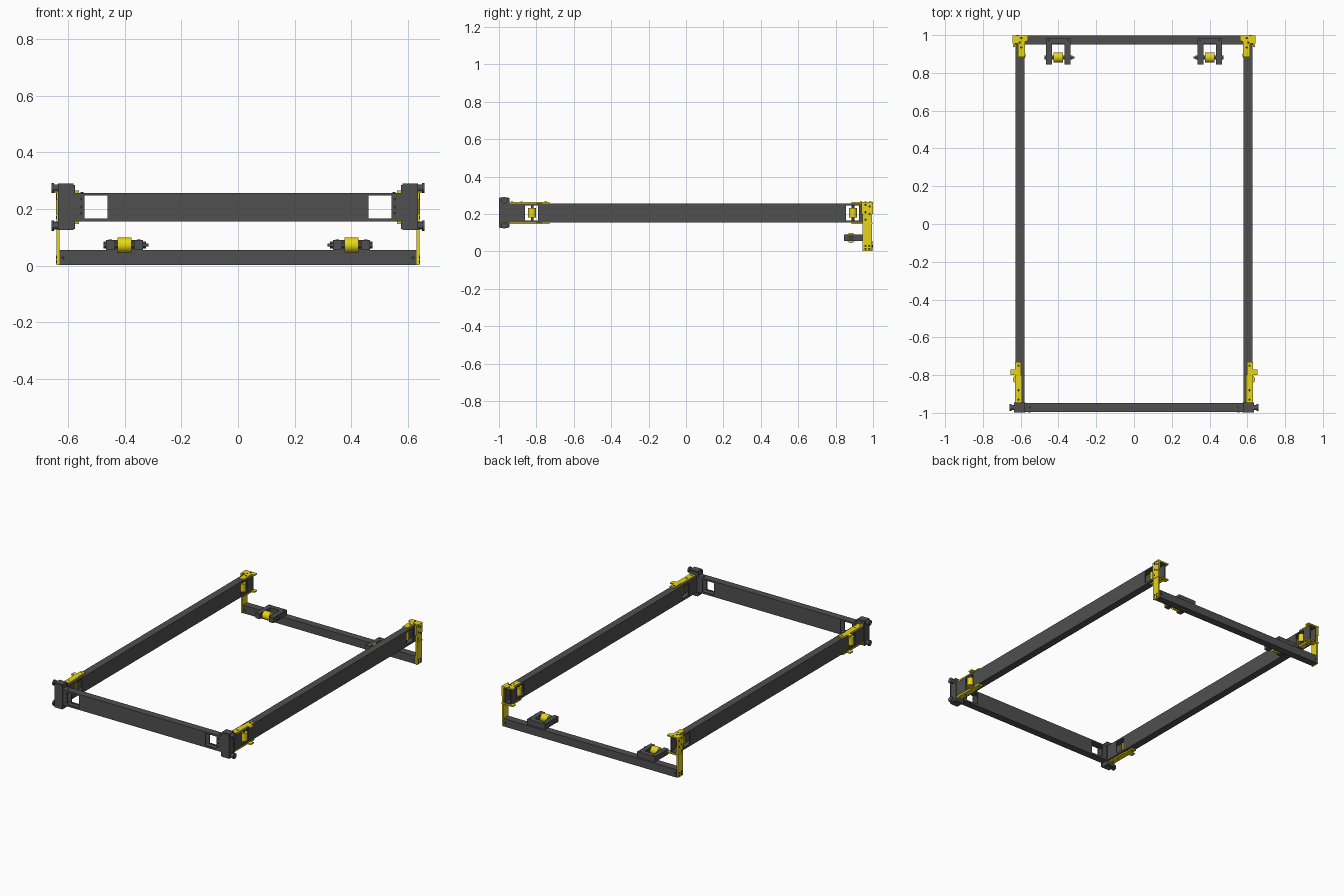
import bpy, bmesh, math
from mathutils import Matrix, Vector

if "Cube" in bpy.data.objects:
    bpy.data.objects.remove(bpy.data.objects["Cube"])


def material(name, col):
    m = bpy.data.materials.new(name)
    m.diffuse_color = (*col, 1)
    m.use_nodes = True
    m.node_tree.nodes["Principled BSDF"].inputs["Base Color"].default_value = m.diffuse_color
    return m


DARK = material("dark_steel", (0.08, 0.08, 0.08))
YELLOW = material("yellow_paint", (0.80, 0.66, 0.01))
BLACK = material("bolt_black", (0.03, 0.03, 0.03))


def finish(name, bm, mat, smooth=False):
    bmesh.ops.recalc_face_normals(bm, faces=bm.faces)
    me = bpy.data.meshes.new(name)
    bm.to_mesh(me)
    bm.free()
    me.materials.append(mat)
    ob = bpy.data.objects.new(name, me)
    bpy.context.collection.objects.link(ob)
    if smooth:
        bpy.ops.object.select_all(action='DESELECT')
        bpy.context.view_layer.objects.active = ob
        ob.select_set(True)
        bpy.ops.object.shade_smooth_by_angle(angle=math.radians(35))
    return ob


def boxes(name, ranges, mat):
    # each range is x0, x1, y0, y1, z0, z1
    bm = bmesh.new()
    for x0, x1, y0, y1, z0, z1 in ranges:
        mtx = Matrix.Translation(((x0 + x1) / 2, (y0 + y1) / 2, (z0 + z1) / 2))
        mtx = mtx @ Matrix.Diagonal((abs(x1 - x0), abs(y1 - y0), abs(z1 - z0), 1))
        bmesh.ops.create_cube(bm, size=1, matrix=mtx)
    return finish(name, bm, mat)


def rod(name, a, b, r, mat, seg=24):
    a, b = Vector(a), Vector(b)
    d = b - a
    bm = bmesh.new()
    mtx = Matrix.Translation((a + b) / 2) @ d.to_track_quat('Z', 'Y').to_matrix().to_4x4()
    bmesh.ops.create_cone(bm, cap_ends=True, segments=seg, radius1=r, radius2=r,
                          depth=d.length, matrix=mtx)
    return finish(name, bm, mat, True)


def plate(name, outline, z0, z1, mat):
    bm = bmesh.new()
    f = bm.faces.new([bm.verts.new((x, y, z0)) for x, y in outline])
    ext = bmesh.ops.extrude_face_region(bm, geom=[f])
    bmesh.ops.translate(bm, vec=(0, 0, z1 - z0),
                        verts=[v for v in ext['geom'] if isinstance(v, bmesh.types.BMVert)])
    return finish(name, bm, mat)


def tube(name, lo, hi, c0, c1, windows, along_y):
    # hollow rectangular beam with windows through both side walls
    z0, z1, t, w0, w1 = 0.155, 0.257, 0.006, 0.167, 0.247
    parts = [(lo, hi, c0, c1, z0, z0 + t), (lo, hi, c0, c1, z1 - t, z1)]
    for a, b in ((c0, c0 + t), (c1 - t, c1)):
        cur = lo
        for s, e in windows:
            parts += [(cur, s, a, b, z0 + t, z1 - t), (s, e, a, b, z0 + t, w0),
                      (s, e, a, b, w1, z1 - t)]
            cur = e
        parts.append((cur, hi, a, b, z0 + t, z1 - t))
    if along_y:
        parts = [(p[2], p[3], p[0], p[1], p[4], p[5]) for p in parts]
    return boxes(name, parts, DARK)


# Front and rear cross beams
tube("front_beam", -0.63, 0.63, -0.995, -0.947, [(-0.542, -0.46), (0.46, 0.542)], False)
boxes("rear_beam", [(-0.63, 0.63, 0.95, 0.998, 0.003, 0.055)], DARK)

for s, side in ((1, "right"), (-1, "left")):
    # Side rail
    c = sorted((s * 0.58, s * 0.628))
    tube(side + "_rail", -0.947, 0.99, *c, [(-0.86, -0.79), (0.855, 0.925)], True)

    # Front corner: sleeves, cheek plate and long pins
    boxes(side + "_corner_cheek", [(s * 0.575, s * 0.635, -0.999, -0.994, 0.13, 0.285),
                                   (s * 0.575, s * 0.635, -0.95, -0.945, 0.13, 0.285),
                                   (s * 0.628, s * 0.634, -0.994, -0.95, 0.15, 0.262)], DARK)
    for z in (0.141, 0.274):
        boxes(side + "_corner_sleeve", [(s * 0.58, s * 0.635, -0.996, -0.948, z - 0.015, z + 0.015)], DARK)
        rod(side + "_corner_pin", (s * 0.63, -0.972, z), (s * 0.65, -0.972, z), 0.013, DARK)
        rod(side + "_corner_pin_head", (s * 0.648, -0.972, z), (s * 0.658, -0.972, z), 0.018, DARK)
    for z in (0.185, 0.207, 0.235):
        rod(side + "_front_bolt", (s * 0.553, -0.997, z), (s * 0.553, -0.99, z), 0.005, BLACK, 12)
    rod(side + "_front_beam_bolt", (s * 0.55, -0.972, 0.256), (s * 0.55, -0.972, 0.26), 0.006, BLACK, 12)

    # Yellow corner plates above and below the rail
    front = [(0.592, -0.945), (0.63, -0.945), (0.63, -0.8), (0.654, -0.8), (0.654, -0.77),
             (0.63, -0.77), (0.63, -0.73), (0.597, -0.73), (0.597, -0.8), (0.592, -0.81)]
    rear = [(0.578, 0.885), (0.614, 0.885), (0.614, 0.955), (0.643, 0.955), (0.643, 0.998),
            (0.56, 0.998), (0.56, 0.97), (0.578, 0.965)]
    for z0, z1, lvl in ((0.257, 0.265, "upper"), (0.147, 0.155, "lower")):
        plate(f"{side}_front_{lvl}_plate", [(s * x, y) for x, y in front], z0, z1, YELLOW)
        plate(f"{side}_rear_{lvl}_plate", [(s * x, y) for x, y in rear], z0, z1, YELLOW)
        for x, y in ((0.612, -0.93), (0.612, -0.88), (0.612, -0.75),
                     (0.597, 0.985), (0.605, 0.96), (0.597, 0.935)):
            rod(side + "_plate_bolt", (s * x, y, z0 - 0.001), (s * x, y, z1 + 0.001), 0.006, BLACK, 12)

    # Guide rollers standing in the rail windows
    for x, y, end in ((0.62, -0.823, "front"), (0.594, 0.893, "rear")):
        rod(f"{side}_{end}_guide_roller", (s * x, y, 0.181), (s * x, y, 0.233), 0.021, YELLOW, 32)
        rod(f"{side}_{end}_guide_pin", (s * x, y, 0.15), (s * x, y, 0.264), 0.007, DARK)

    # Upright yellow hanger joining rail to rear beam
    boxes(side + "_hanger", [(s * 0.629, s * 0.64, 0.945, 0.995, 0.003, 0.2),
                             (s * 0.629, s * 0.64, 0.938, 0.999, 0.2, 0.265)], YELLOW)
    for y, z in ((0.96, 0.25), (0.982, 0.24), (0.96, 0.21), (0.982, 0.2), (0.96, 0.17),
                 (0.96, 0.03), (0.98, 0.03), (0.96, 0.014), (0.98, 0.014)):
        rod(side + "_hanger_bolt", (s * 0.628, y, z), (s * 0.6415, y, z), 0.006, BLACK, 12)
    rod(side + "_rear_beam_bolt", (s * 0.617, 0.948, 0.028), (s * 0.617, 1.0, 0.028), 0.006, BLACK, 12)

    # Forked bracket carrying the support roller
    boxes(side + "_roller_bracket", [(s * 0.335, s * 0.367, 0.845, 0.985, 0.055, 0.09),
                                     (s * 0.433, s * 0.465, 0.845, 0.985, 0.055, 0.09),
                                     (s * 0.367, s * 0.433, 0.952, 0.985, 0.055, 0.09)], DARK)
    rod(side + "_support_roller", (s * 0.375, 0.882, 0.073), (s * 0.425, 0.882, 0.073), 0.027, YELLOW, 32)
    rod(side + "_support_axle", (s * 0.315, 0.882, 0.073), (s * 0.475, 0.882, 0.073), 0.006, DARK)
    rod(side + "_axle_nut", (s * 0.325, 0.882, 0.073), (s * 0.475, 0.882, 0.073), 0.012, DARK, 6)
    for x in (0.35, 0.45):
        rod(side + "_bracket_bolt", (s * x, 0.973, 0.085), (s * x, 0.973, 0.092), 0.006, BLACK, 12)
